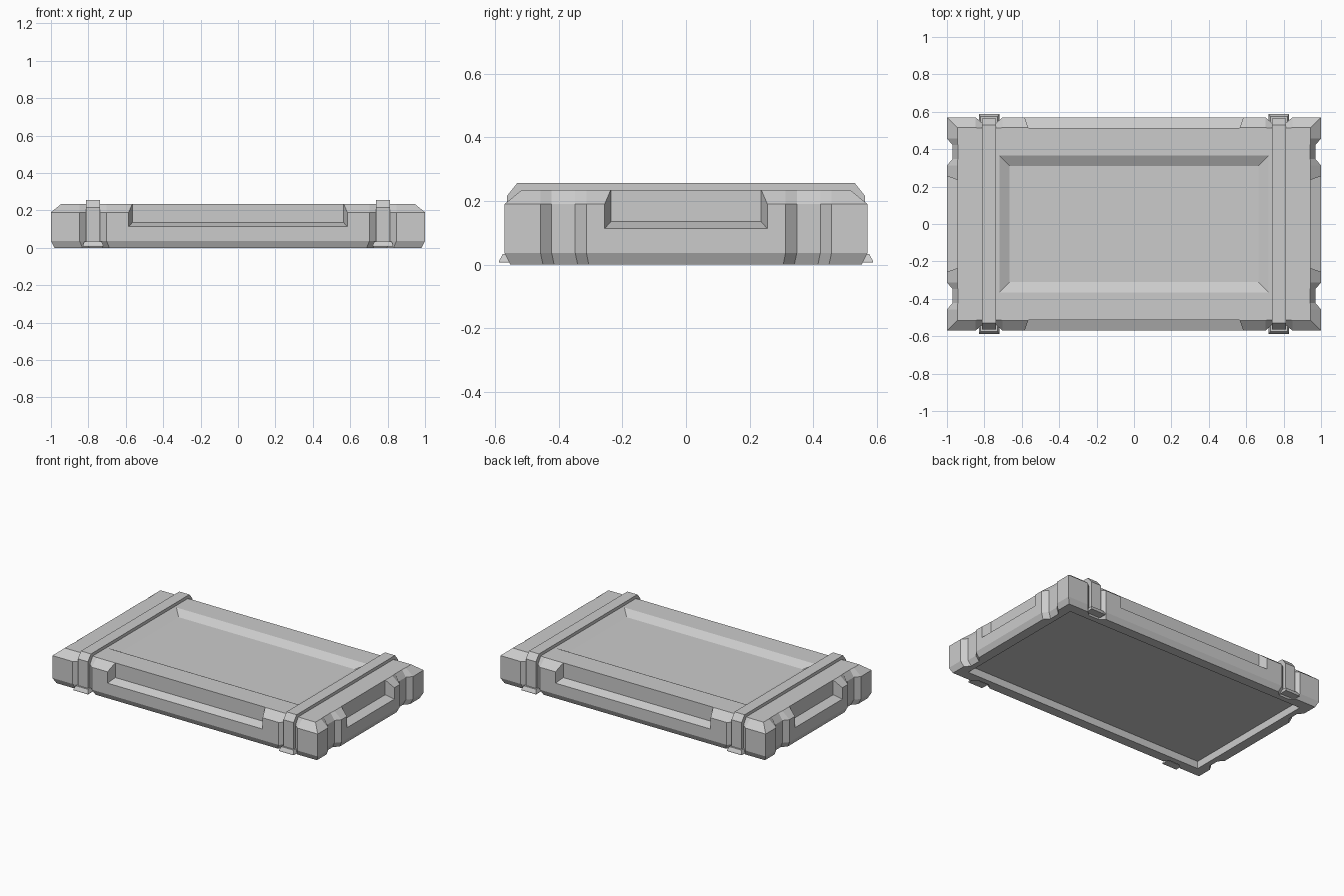
import bpy, bmesh

if "Cube" in bpy.data.objects:
    bpy.data.objects.remove(bpy.data.objects["Cube"])

X, Y = 1.0, 0.57          # half size of the lid


def finish(name, bm):
    bmesh.ops.recalc_face_normals(bm, faces=bm.faces[:])
    me = bpy.data.meshes.new(name)
    bm.to_mesh(me)
    bm.free()
    ob = bpy.data.objects.new(name, me)
    bpy.context.scene.collection.objects.link(ob)
    return ob


def loft(name, rings):
    """Closed solid through a stack of equal-length point rings."""
    bm = bmesh.new()
    vs = [[bm.verts.new(p) for p in r] for r in rings]
    n = len(vs[0])
    for a, b in zip(vs, vs[1:]):
        for i in range(n):
            j = (i + 1) % n
            bm.faces.new((a[i], a[j], b[j], b[i]))
    bm.faces.new(vs[0])
    bm.faces.new(vs[-1])
    return finish(name, bm)


def rect(hx, hy, z, cx=0, cy=0):
    return [(cx - hx, cy - hy, z), (cx + hx, cy - hy, z),
            (cx + hx, cy + hy, z), (cx - hx, cy + hy, z)]


def outline(z, inset, depth, shift=0):
    """Rectangle with two trapezoid grooves in each side."""
    hx, hy = X - inset, Y - inset
    side = ((-0.072, 0), (-0.037, depth), (0.037, depth), (0.072, 0))
    front = [(-hx, -hy)] + [(c * (1 - shift) + o, -hy + d) for c in (-0.775, 0.775) for o, d in side]
    right = [(hx, -hy)] + [(hx - d, c * (1 - shift) + o) for c in (-0.385, 0.385) for o, d in side]
    half = front + right
    return [(x, y, z) for x, y in half] + [(-x, -y, z) for x, y in half]


# lid body with bevelled top and bottom edges
lid = loft("lid_body", [outline(0, 0.018, 0.03, 0.02), outline(0.037, 0, 0.03),
                        outline(0.19, 0, 0.03), outline(0.235, 0.055, 0.003)])


def cut(cutter):
    cutter.hide_render = True
    m = lid.modifiers.new("cut", 'BOOLEAN')
    m.operation, m.solver, m.object = 'DIFFERENCE', 'EXACT', cutter
    bpy.context.view_layer.objects.active = lid
    bpy.ops.object.modifier_apply(modifier=m.name)
    bpy.data.objects.remove(cutter)


# shallow sunken top panel and hollow underside
cut(loft("top_recess", [rect(0.665, 0.31, 0.205), rect(0.72, 0.365, 0.235),
                        rect(0.72, 0.365, 0.3)]))
cut(loft("under_recess", [rect(0.915, 0.485, -0.1), rect(0.915, 0.485, 0.05)]))


def grip(half, reach, long_x, s):
    """Handle notch: sloping floor, flared ends."""
    rings = []
    for d, w, z in ((reach - 0.056, half - 0.02, 0.135), (reach + 0.03, half + 0.01, 0.101)):
        ring = [(-w, z), (w, z), (w, 0.3), (-w, 0.3)]
        rings.append([(u, s * d, v) if long_x else (s * d, u, v) for u, v in ring])
    cut(loft("grip_notch", rings))


for s in (-1, 1):
    grip(0.585, Y, True, s)
    grip(0.256, X, False, s)

# straps over the lid, with a flared clip at each end
outer = [(-0.563, 0.025), (-0.563, 0.215), (-0.53, 0.256)]
inner = [(-0.5, 0.228), (-0.535, 0.19), (-0.535, 0.025)]
profile = (outer + [(-y, z) for y, z in reversed(outer)]
           + [(-y, z) for y, z in reversed(inner)] + inner)
for side, cx in (("left", -0.775), ("right", 0.775)):
    loft("strap_" + side, [[(cx + o, y, z) for y, z in profile] for o in (-0.038, 0.038)])
    for end, s in (("front", -1), ("back", 1)):
        loft(f"clip_{side}_{end}", [rect(0.055, 0.027, 0.006, cx, s * 0.56),
                                    rect(0.055, 0.027, 0.012, cx, s * 0.56),
                                    rect(0.046, 0.02, 0.034, cx, s * 0.555)])
